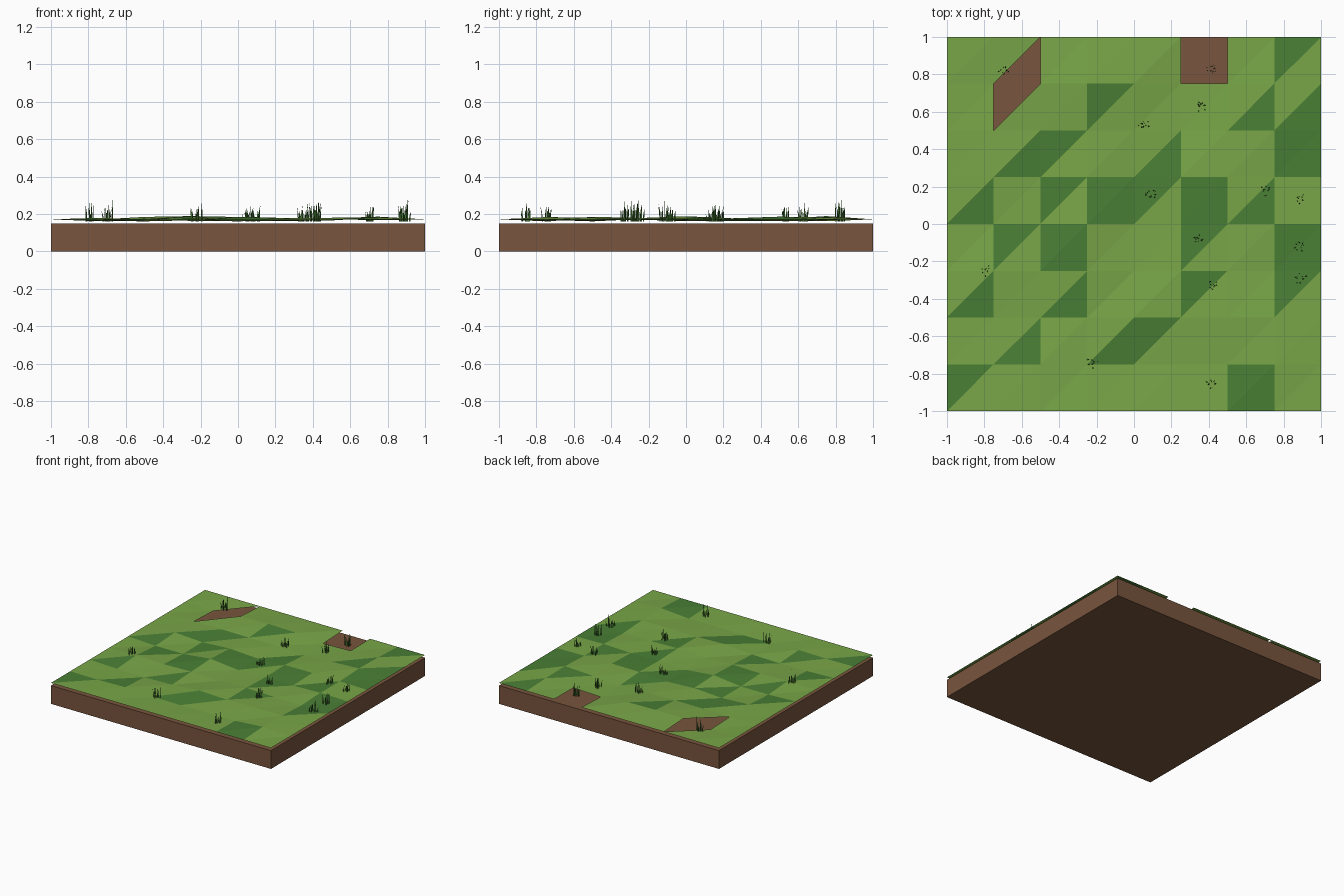
import bpy, bmesh, math, random
from mathutils import Vector

if "Cube" in bpy.data.objects:
    bpy.data.objects.remove(bpy.data.objects["Cube"], do_unlink=True)

random.seed(7)


def material(name, rgb):
    m = bpy.data.materials.new(name)
    m.use_nodes = True
    m.diffuse_color = (*rgb, 1)
    m.node_tree.nodes["Principled BSDF"].inputs["Base Color"].default_value = (*rgb, 1)
    return m


soil = material("soil brown", (0.19, 0.09, 0.047))
light_green = material("light grass green", (0.19, 0.38, 0.064))
dark_green = material("dark grass green", (0.068, 0.214, 0.036))


def make_object(name, bm, materials):
    mesh = bpy.data.meshes.new(name)
    bm.to_mesh(mesh)
    bm.free()
    for m in materials:
        mesh.materials.append(m)
    obj = bpy.data.objects.new(name, mesh)
    bpy.context.collection.objects.link(obj)
    return obj


# Soil slab
SOIL_TOP = 0.15
bm = bmesh.new()
bmesh.ops.create_cube(bm, size=1)
bmesh.ops.scale(bm, vec=(2, 2, SOIL_TOP), verts=bm.verts)
bmesh.ops.translate(bm, vec=(0, 0, SOIL_TOP / 2), verts=bm.verts)
make_object("soil_slab", bm, [soil])

# Grass patches, back row first; each cell splits along its rising diagonal.
# U / L: upper-left or lower-right half is dark, B: both halves dark,
# u / l / b: the same halves left open to bare soil.
PATCHES = [
    ".l...b.U",
    ".u.U..LL",
    ".LU.L..B",
    "L.UBUBL.",
    ".UB..U.B",
    "L.L..U.U",
    ".L.LU...",
    "U.....B.",
]
N = len(PATCHES)
STEP = 2 / N


# Grass sheet: flat at the rim, gently uneven inside
bm = bmesh.new()
grid = {}
for i in range(N + 1):
    for j in range(N + 1):
        rim = i in (0, N) or j in (0, N)
        z = 0.172 if rim else random.uniform(0.16, 0.19)
        grid[i, j] = bm.verts.new((i * STEP - 1, j * STEP - 1, z))

for row, codes in enumerate(PATCHES):
    j = N - 1 - row
    for i, code in enumerate(codes):
        low, high = grid[i, j], grid[i + 1, j + 1]
        halves = {"U": (low, high, grid[i, j + 1]),
                  "L": (low, grid[i + 1, j], high)}
        for half, corners in halves.items():
            if code in (half.lower(), "b"):
                continue
            face = bm.faces.new(corners)
            face.material_index = int(code in (half, "B"))
make_object("grass_sheet", bm, [light_green, dark_green])


# Grass tufts: clusters of thin three-sided blades
def add_blade(bm, base, height, lean, width):
    turn = random.uniform(0, math.tau)
    side = Vector((math.cos(turn), math.sin(turn), 0)) * width
    depth = Vector((-side.y, side.x, 0)) * 0.6
    mid = base + lean * 0.35 + Vector((0, 0, height * 0.55))
    tip = bm.verts.new(base + lean + Vector((0, 0, height)))
    offsets = (side, depth - side, -depth)
    lower = [bm.verts.new(base + o) for o in offsets]
    upper = [bm.verts.new(mid + o * 0.8) for o in offsets]
    for k in range(3):
        n = (k + 1) % 3
        bm.faces.new((lower[k], lower[n], upper[n], upper[k]))
        bm.faces.new((upper[k], upper[n], tip))


TUFTS = [
    (-0.70, 0.82, 0.28), (0.42, 0.83, 0.28), (0.05, 0.53, 0.25), (0.36, 0.63, 0.26),
    (0.09, 0.16, 0.25), (0.71, 0.18, 0.26), (0.89, 0.14, 0.25), (0.34, -0.08, 0.26),
    (0.89, -0.12, 0.28), (0.89, -0.29, 0.27), (-0.79, -0.25, 0.28), (0.42, -0.33, 0.28),
    (-0.22, -0.74, 0.26), (0.42, -0.85, 0.27),
]
for x, y, top in TUFTS:
    bm = bmesh.new()
    for k in range(10):
        angle = k * 2.4 + random.uniform(-0.3, 0.3)
        out = Vector((math.cos(angle), math.sin(angle), 0))
        base = Vector((x, y, 0.16)) + out * random.uniform(0.005, 0.03)
        height = (top - 0.16) * (1 if k == 0 else random.uniform(0.45, 0.9))
        add_blade(bm, base, height, out * random.uniform(0, 0.012), 0.004)
    bmesh.ops.recalc_face_normals(bm, faces=bm.faces)
    make_object("grass_tuft", bm, [dark_green])
